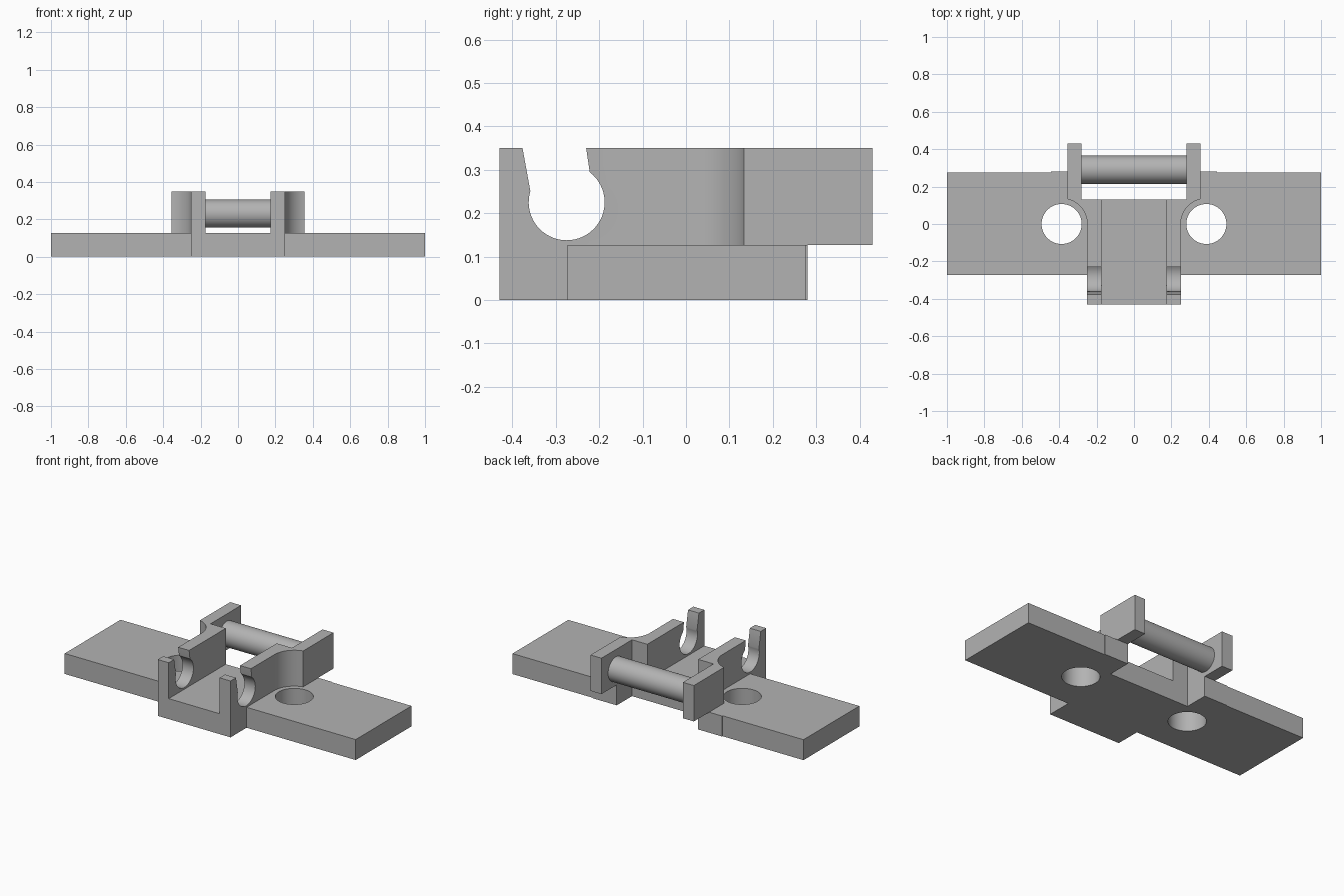
import bpy, bmesh, math
from mathutils import Matrix

cube = bpy.data.objects.get("Cube")
if cube:
    bpy.data.objects.remove(cube, do_unlink=True)

BASE_TOP, TOP = 0.127, 0.35      # plate top, wall top
HOLE_X, HOLE_R = 0.387, 0.107    # screw holes
BACK = 0.13                      # rear end of the channel floor

grey = bpy.data.materials.new("plain grey")
grey.use_nodes = True
grey.diffuse_color = (0.45, 0.45, 0.45, 1)
grey.node_tree.nodes["Principled BSDF"].inputs["Base Color"].default_value = grey.diffuse_color


def prism(name, outline, low, high, along_x=False):
    """Extrude a closed outline along z, or a (y, z) outline along x."""
    bm = bmesh.new()
    place = (lambda a, b: (low, a, b)) if along_x else (lambda a, b: (a, b, low))
    face = bm.faces.new([bm.verts.new(place(a, b)) for a, b in outline])
    new = bmesh.ops.extrude_face_region(bm, geom=[face])["geom"]
    step = (high - low, 0, 0) if along_x else (0, 0, high - low)
    bmesh.ops.translate(bm, vec=step, verts=[v for v in new if isinstance(v, bmesh.types.BMVert)])
    bmesh.ops.recalc_face_normals(bm, faces=bm.faces)
    mesh = bpy.data.meshes.new(name)
    bm.to_mesh(mesh)
    bm.free()
    mesh.materials.append(grey)
    obj = bpy.data.objects.new(name, mesh)
    bpy.context.collection.objects.link(obj)
    return obj


def arc(cx, cy, r, start, end, n):
    angles = [math.radians(start + (end - start) * i / n) for i in range(n + 1)]
    return [(cx + r * math.cos(a), cy + r * math.sin(a)) for a in angles]


def combine(target, tool, operation):
    """Apply a boolean and discard the tool."""
    tool.hide_render = True
    bpy.context.view_layer.objects.active = target
    mod = target.modifiers.new("cut", 'BOOLEAN')
    mod.operation, mod.object, mod.solver = operation, tool, 'EXACT'
    bpy.ops.object.modifier_apply(modifier=mod.name)
    bpy.data.objects.remove(tool, do_unlink=True)


def smooth(obj):
    bpy.ops.object.select_all(action='DESELECT')
    obj.select_set(True)
    bpy.context.view_layer.objects.active = obj
    bpy.ops.object.shade_smooth_by_angle(angle=math.radians(25))


# Base plate: front tongue, rear notch and slightly raised rear lips
half = [(0.25, -0.43), (0.25, -0.273), (1, -0.273), (1, 0.275),
        (0.445, 0.275), (0.445, 0.28), (0.28, 0.28), (0.28, BACK)]
body = prism("mounting_bracket", half + [(-x, y) for x, y in reversed(half)], 0, BASE_TOP)

# Side wall flaring round the screw hole into a rear arm
flare = arc(HOLE_X, 0, 0.137, 180, 103.5, 16)
wall_outline = [(0.175, -0.43), (0.25, -0.43)] + flare + [
    (0.355, 0.43), (0.28, 0.43), (0.28, BACK), (0.175, BACK)]

# Snap-in slot in each wall: round seat with a tapered mouth
seat = arc(-0.275, 0.225, 0.0875, 163, 413, 40)
slot_outline = [(-0.395, 0.45)] + seat + [(-0.222, 0.295), (-0.23, 0.35), (-0.23, 0.45)]

for side in (1, -1):
    wall = prism("wall", [(side * x, y) for x, y in wall_outline], BASE_TOP, TOP)
    slot = prism("slot", slot_outline, side * 0.1, side * 0.3, along_x=True)
    combine(wall, slot, 'DIFFERENCE')
    combine(body, wall, 'UNION')
    hole = prism("hole", arc(side * HOLE_X, 0, HOLE_R, 0, 354.375, 63), -0.1, BASE_TOP + 0.05)
    combine(body, hole, 'DIFFERENCE')
smooth(body)

# Cross rod held between the arms
rod = prism("cross_rod", arc(0.29, 0.23, 0.075, 0, 354.375, 63), -0.28, 0.28, along_x=True)
smooth(rod)
